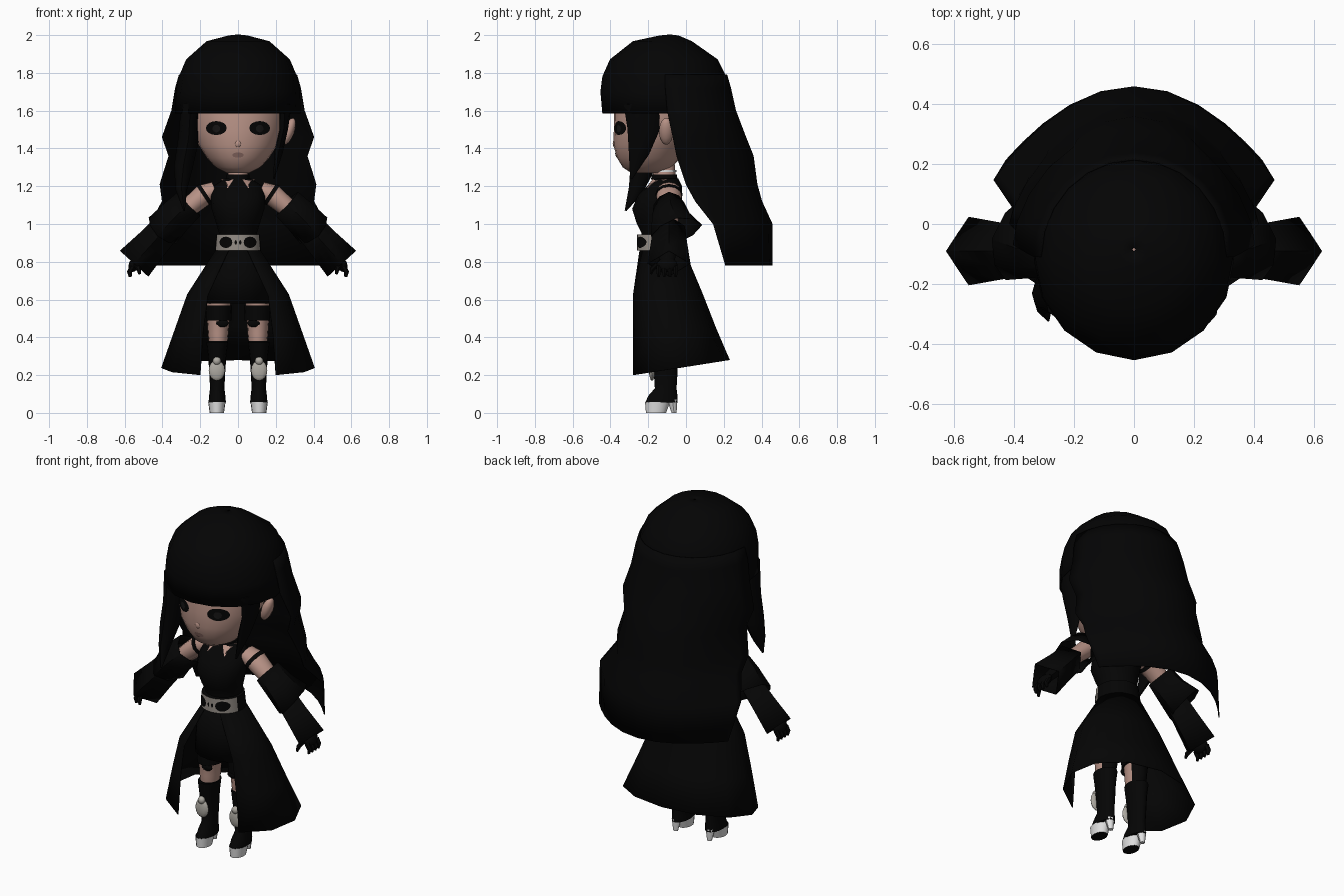
import bpy, bmesh, math
from mathutils import Vector, Matrix
from mathutils.bvhtree import BVHTree

if "Cube" in bpy.data.objects:
    bpy.data.objects.remove(bpy.data.objects["Cube"])


def mat(name, r, g, b):
    m = bpy.data.materials.new(name)
    m.diffuse_color = (r, g, b, 1)
    m.use_nodes = True
    m.node_tree.nodes["Principled BSDF"].inputs["Base Color"].default_value = m.diffuse_color
    return m


BLACK = mat("black cloth", 0.0014, 0.0014, 0.0014)
HAIR = mat("black hair", 0.0012, 0.0012, 0.0013)
SKIN = mat("skin", 0.48, 0.29, 0.24)
LIPS = mat("lips", 0.25, 0.14, 0.12)
EYE = mat("eye black", 0.0015, 0.0015, 0.0015)
IRIS = mat("iris grey", 0.008, 0.0075, 0.0075)
METAL = mat("belt metal", 0.30, 0.27, 0.24)
PLATE = mat("shin plate grey", 0.42, 0.40, 0.36)
WHITE = mat("sole white", 0.75, 0.75, 0.75)


def make(name, verts, faces, mats, rule=None, solid=0):
    me = bpy.data.meshes.new(name)
    bm = bmesh.new()
    vs = [bm.verts.new(v) for v in verts]
    for f in faces:
        bm.faces.new([vs[i] for i in f])
    bmesh.ops.recalc_face_normals(bm, faces=bm.faces)
    bm.to_mesh(me)
    bm.free()
    ob = bpy.data.objects.new(name, me)
    bpy.context.collection.objects.link(ob)
    for m in mats if isinstance(mats, list) else [mats]:
        me.materials.append(m)
    if rule:
        for p in me.polygons:
            p.material_index = rule(p)
    if solid:
        mod = ob.modifiers.new("thickness", 'SOLIDIFY')
        mod.thickness, mod.offset = solid, 0
    return ob


def loft(name, rings, mats, closed=True, caps=True, rule=None, solid=0):
    n, verts, faces = len(rings[0]), [p for r in rings for p in r], []
    for i in range(len(rings) - 1):
        for j in range(n if closed else n - 1):
            k = (j + 1) % n
            faces.append((i*n + j, i*n + k, i*n + n + k, i*n + n + j))
    if caps and closed:
        faces += [tuple(range(n)), tuple(range(len(verts) - n, len(verts)))]
    return make(name, verts, faces, mats, rule, solid)


def oval(z, hw, yf, yb, cx=0, n=16):
    c, r = (yf + yb) / 2, (yb - yf) / 2
    return [(cx + hw*math.cos(2*math.pi*i/n), c + r*math.sin(2*math.pi*i/n), z) for i in range(n)]


def body(name, rows, mats, cx=0, n=16, **kw):
    return loft(name, [oval(*r, cx=cx, n=n) for r in rows], mats, **kw)


# tube along a path; radii are (in the front plane, along y); power > 1 pinches to a diamond
def tube(name, pts, radii, mats, n=8, power=1.0, caps=True, solid=0):
    pts, rings = [Vector(p) for p in pts], []
    for i, p in enumerate(pts):
        d = (pts[min(i + 1, len(pts) - 1)] - pts[max(i - 1, 0)]).normalized()
        v = (Vector((0, 1, 0)) - d * d.y).normalized()
        u = v.cross(d)
        ring = []
        for j in range(n):
            c, s = math.cos(2*math.pi*j/n), math.sin(2*math.pi*j/n)
            c, s = math.copysign(abs(c)**power, c), math.copysign(abs(s)**power, s)
            ring.append(p + u*c*radii[i][0] + v*s*radii[i][1])
        rings.append(ring)
    return loft(name, rings, mats, caps=caps, solid=solid)


def ball(name, loc, scale, m, tilt=0):
    bm = bmesh.new()
    M = Matrix.Translation(loc) @ Matrix.Rotation(tilt, 4, 'Y') @ Matrix.Diagonal((*scale, 1))
    bmesh.ops.create_uvsphere(bm, u_segments=12, v_segments=8, radius=1, matrix=M)
    me = bpy.data.meshes.new(name)
    bm.to_mesh(me)
    bm.free()
    me.materials.append(m)
    bpy.context.collection.objects.link(bpy.data.objects.new(name, me))


# thin patch laid on the front of another part
def decal(name, target, cx, cz, rx, rz, m, lift=0.004, n=16, turn=0):
    me = target.data
    tree = BVHTree.FromPolygons([v.co for v in me.vertices], [p.vertices[:] for p in me.polygons])
    verts, faces = [], []
    for r in (0.02, 0.35, 0.7, 1.0):
        for j in range(n):
            a = turn + 2*math.pi*j/n
            x, z = cx + rx*r*math.cos(a), cz + rz*r*math.sin(a)
            hit = tree.ray_cast(Vector((x, -2, z)), Vector((0, 1, 0)))[0]
            verts.append((x, (hit.y if hit else -0.1) - lift, z))
    for i in range(3):
        for j in range(n):
            k = (j + 1) % n
            faces.append((i*n + j, i*n + n + j, i*n + n + k, i*n + k))
    faces.append(tuple(range(n)))
    make(name, verts, faces, m)


# arc sheet open to the front: (z, half width, front y, back y, front edge x)
def back_arc(z, hw, yf, yb, xf, n=10, tilt=0):
    a = math.acos(min(1, xf / hw))
    r = (yb - yf) / (1 + math.sin(a))
    pts = []
    for i in range(n + 1):
        t = -a + (math.pi + 2*a)*i/n
        y = yb - r + r*math.sin(t)
        pts.append((hw*math.cos(t), y, z + tilt*(y - yf)))
    return pts


# half-round hair row; power 1 is an ellipse, 2 a parabola
def hair_row(z, hw, ye, yb, power, n=12):
    return [(hw*math.cos(math.pi*i/n), ye + (yb - ye)*abs(math.sin(math.pi*i/n))**power, z) for i in range(n + 1)]


# head and face
head = body("head", [(1.27, .06, -.29, -.13), (1.30, .12, -.335, -.075), (1.35, .165, -.365, -.03),
                     (1.42, .21, -.385, .02), (1.50, .238, -.382, .08), (1.60, .25, -.38, .10),
                     (1.75, .24, -.35, .10), (1.88, .15, -.25, .03)], SKIN, n=24)
ball("nose", (0, -.377, 1.425), (.018, .011, .02), SKIN)
decal("mouth", head, 0, 1.365, .03, .014, LIPS)
for s in (1, -1):
    decal("eye", head, s*.115, 1.508, .055, .037, EYE)
    decal("iris", head, s*.115, 1.505, .02, .02, IRIS, lift=.006)
    ball("ear", (s*.268, -.105, 1.49), (.03, .038, .075), SKIN, tilt=s*.35)

# hair: crown with fringe, long back sheet, side locks
body("hair_crown", [(1.585, .33, -.44, .20), (1.70, .325, -.45, .22), (1.78, .31, -.44, .21),
                    (1.87, .272, -.40, .165), (1.965, .165, -.28, .03), (1.995, .05, -.14, -.04),
                    (2.0, .005, -.09, -.08)], HAIR, caps=False, solid=.006)
loft("hair_back", [hair_row(*r) for r in ((1.79, .31, -.11, .215, 1), (1.72, .33, -.11, .235, 1),
     (1.60, .35, -.10, .262, 1), (1.46, .40, -.07, .315, 1.2), (1.36, .365, -.05, .355, 1.3),
     (1.21, .412, .0, .375, 1.5), (1.12, .40, .05, .40, 1.7), (1.0, .465, .145, .455, 2),
     (.78, .425, .21, .455, 2))], HAIR, closed=False, solid=.006)
tube("side_lock_long", [(-.25, -.22, 1.64), (-.262, -.215, 1.45), (-.29, -.23, 1.30),
     (-.30, -.265, 1.18), (-.285, -.32, 1.07)], [(.05, .10), (.055, .09), (.05, .065), (.03, .04), (.004, .005)], HAIR)
tube("side_lock_short", [(.25, -.235, 1.64), (.242, -.225, 1.50), (.215, -.25, 1.38), (.19, -.29, 1.24)],
     [(.035, .095), (.022, .085), (.022, .055), (.004, .006)], HAIR)

# neck, choker, torso
body("neck", [(1.18, .06, -.18, -.05), (1.32, .05, -.17, -.06)], SKIN)
body("choker", [(1.235, .062, -.185, -.045), (1.262, .06, -.182, -.048)], BLACK)
body("collar_band", [(1.275, .056, -.18, -.05), (1.287, .056, -.18, -.05)], WHITE)
torso = body("bodice", [(.80, .13, -.24, -.01), (.95, .10, -.235, -.03), (1.0, .115, -.26, -.03),
                        (1.08, .14, -.285, -.03), (1.15, .145, -.255, -.02), (1.20, .13, -.205, -.02),
                        (1.24, .07, -.175, -.04)], BLACK)
for s in (1, -1):
    decal("neckline_window", torso, s*.056, 1.222, .04, .034, SKIN, n=3, turn=-math.pi/2)
belt = body("belt", [(.86, .122, -.26, -.01), (.945, .115, -.26, -.02)], [METAL, BLACK],
            n=24, rule=lambda p: int(p.center.y > -.17))
for s in (1, -1):
    decal("belt_hole", belt, s*.064, .903, .034, .03, BLACK)
    decal("belt_slot", belt, s*.012, .903, .006, .012, BLACK)

# skirt and open coat
body("skirt", [(.58, .17, -.275, .03), (.72, .16, -.265, .01), (.87, .11, -.24, -.02)],
     BLACK, caps=False, solid=.004)
loft("coat_tails", [back_arc(.20, .405, -.28, .23, .20, tilt=.157), back_arc(.42, .335, -.28, .155, .185, tilt=.08),
     back_arc(.62, .268, -.28, .085, .16, tilt=.04), back_arc(.86, .118, -.245, -.01, .05)],
     BLACK, closed=False, solid=.004)

for s in (1, -1):
    # arm, shoulder strap, sleeves and gloved hand
    tube("upper_arm", [(s*.12, -.09, 1.18), (s*.18, -.09, 1.155), (s*.27, -.09, 1.08), (s*.41, -.09, .95)],
         [(.045, .06), (.058, .068), (.05, .055), (.04, .045)], SKIN, n=12)
    tube("shoulder_strap", [(s*.168, -.09, 1.162), (s*.186, -.09, 1.15)], [(.06, .071), (.062, .071)], BLACK, n=12)
    tube("upper_sleeve", [(s*.258, -.09, 1.107), (s*.33, -.08, 1.04), (s*.40, -.05, .965)],
         [(.085, .08), (.09, .10), (.098, .14)], BLACK, power=1.3, caps=False, solid=.004)
    tube("lower_sleeve", [(s*.37, -.09, .99), (s*.45, -.09, .90), (s*.55, -.09, .79)],
         [(.078, .082), (.085, .094), (.10, .112)], BLACK, power=2, caps=False, solid=.004)
    tube("wrist", [(s*.38, -.09, .975), (s*.55, -.10, .79)], [(.042, .048), (.025, .04)], BLACK)
    ball("hand", (s*.55, -.10, .785), (.028, .055, .04), BLACK, tilt=-s*.4)
    for i in range(4):
        y = -.145 + i*.03
        tube("finger", [(s*.558, y, .775), (s*.575, y, .745), (s*.57, y, .72)],
             [(.014, .014), (.013, .013), (.008, .008)], BLACK, n=6)
    tube("thumb", [(s*.54, -.15, .79), (s*.525, -.18, .76), (s*.52, -.185, .735)],
         [(.015, .015), (.013, .013), (.007, .007)], BLACK, n=6)

    # leg with stocking bands
    body("leg", [(.30, .040, -.165, -.06), (.38, .050, -.175, -.05), (.42, .054, -.18, -.04), (.48, .058, -.18, -.04),
                 (.50, .063, -.185, -.035), (.62, .066, -.19, -.03)], [SKIN, BLACK], cx=s*.105,
         rule=lambda p: int(p.center.z < .38 or p.center.y > -.085 and p.center.z < .5))
    body("garter_band", [(.49, .067, -.195, -.028), (.568, .071, -.20, -.022)], BLACK, cx=s*.102)
    ball("garter_strap", (s*.085, -.172, .475), (.035, .014, .022), BLACK)

    # boot, platform sole, heel and shin guard
    body("boot", [(.055, .046, -.215, -.045), (.09, .043, -.20, -.045), (.13, .038, -.165, -.05),
                  (.21, .042, -.17, -.045), (.30, .048, -.18, -.042), (.375, .058, -.187, -.035)], BLACK, cx=s*.11)
    body("platform_sole", [(0, .038, -.212, -.105), (.058, .046, -.217, -.085)], [WHITE, BLACK], cx=s*.112,
         rule=lambda p: int(abs(p.normal.z) > .8))
    body("heel", [(0, .014, -.076, -.05), (.07, .028, -.10, -.045)], WHITE, cx=s*.112, n=8)
    ball("shin_guard", (s*.112, -.18, .225), (.043, .016, .055), PLATE)
    ball("shin_knob", (s*.112, -.185, .275), (.022, .018, .022), PLATE)

bpy.ops.object.select_all(action='SELECT')
bpy.context.view_layer.objects.active = head
bpy.ops.object.shade_smooth_by_angle(angle=math.radians(45))
